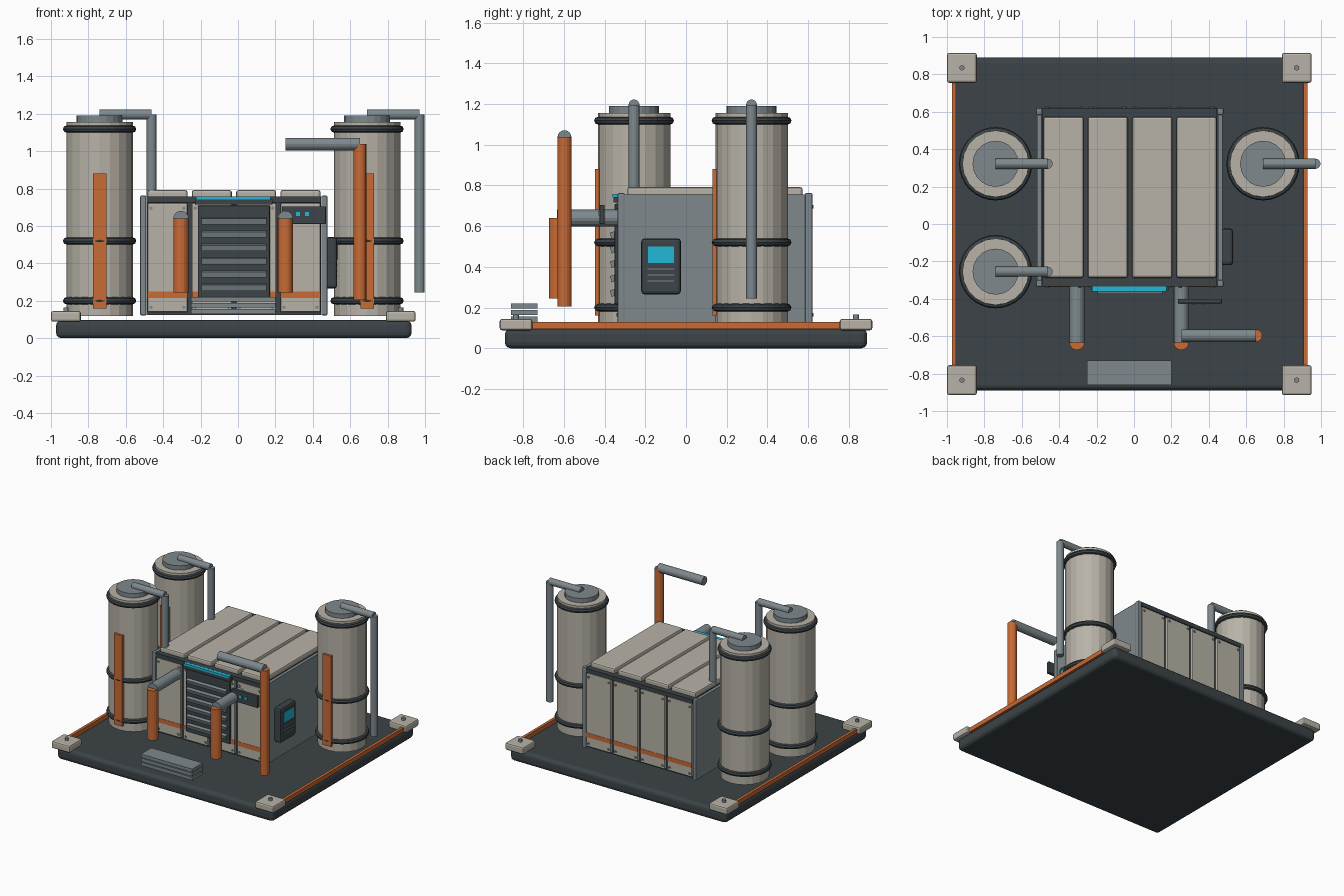
import bpy
from mathutils import Vector

if "Cube" in bpy.data.objects:
    bpy.data.objects.remove(bpy.data.objects["Cube"])


def mat(name, rgb):
    m = bpy.data.materials.new(name)
    m.diffuse_color = (*rgb, 1)
    m.use_nodes = True
    m.node_tree.nodes["Principled BSDF"].inputs["Base Color"].default_value = m.diffuse_color
    return m


DARK = mat("dark_metal", (0.045, 0.057, 0.063))
BEIGE = mat("beige_paint", (0.48, 0.45, 0.39))
GREY = mat("blue_grey_metal", (0.21, 0.25, 0.27))
ORANGE = mat("orange_paint", (0.58, 0.145, 0.035))
CYAN = mat("cyan_light", (0.015, 0.48, 0.68))


def finish(name, m):
    o = bpy.context.object
    o.name = name
    o.data.materials.append(m)
    return o


def box(name, m, x, y, z, bevel=0.0, seg=2):
    """Box from (min, max) ranges on each axis."""
    c = [(a + b) / 2 for a, b in (x, y, z)]
    bpy.ops.mesh.primitive_cube_add(size=1, location=c)
    o = finish(name, m)
    o.scale = [b - a for a, b in (x, y, z)]
    bpy.ops.object.transform_apply(location=False, rotation=False, scale=True)
    if bevel:
        mod = o.modifiers.new("bevel", 'BEVEL')
        mod.width = bevel
        mod.segments = seg
    return o


def rod(name, m, a, b, r, sides=20):
    """Cylinder between two points."""
    a, b = Vector(a), Vector(b)
    bpy.ops.mesh.primitive_cylinder_add(vertices=sides, radius=r, depth=(b - a).length,
                                        location=(a + b) / 2)
    o = finish(name, m)
    o.rotation_euler = (b - a).to_track_quat('Z', 'Y').to_euler()
    bpy.ops.object.shade_smooth_by_angle(angle=0.6) if sides > 20 else None
    return o


# Base skid with corner blocks, bolts and orange edge rails
box("base", DARK, (-0.973, 0.928), (-0.89, 0.89), (0.0, 0.097), 0.03, 3)
for x in (-0.92, 0.87):
    for y in (-0.835, 0.835):
        box("corner_block", BEIGE, (x - 0.08, x + 0.08), (y - 0.08, y + 0.08), (0.088, 0.145), 0.012)
        rod("corner_bolt", GREY, (x, y, 0.14), (x, y, 0.165), 0.014, 12)
for x in (-0.962, 0.917):
    box("edge_rail", ORANGE, (x - 0.011, x + 0.011), (-0.77, 0.77), (0.095, 0.13))


# Tanks with hoops, caps, orange stripe and outlet pipe
def tank(x, y, pipe_x):
    rod("tank", BEIGE, (x, y, 0.118), (x, y, 1.155), 0.178)
    rod("tank_cap", GREY, (x, y, 1.15), (x, y, 1.19), 0.123)
    for z in (0.2, 0.52, 1.118):
        bpy.ops.mesh.primitive_torus_add(major_segments=32, minor_segments=8, location=(x, y, z),
                                         major_radius=0.177, minor_radius=0.019)
        finish("tank_hoop", DARK)
    box("tank_stripe", ORANGE, (x - 0.036, x + 0.036), (y - 0.193, y - 0.168), (0.16, 0.88))
    rod("tank_pipe_top", GREY, (x, y, 1.195), (pipe_x, y, 1.195), 0.027, 16)
    rod("tank_pipe_drop", GREY, (pipe_x, y, 1.195), (pipe_x, y, 0.245), 0.027, 16)


tank(-0.74, 0.322, -0.462)
tank(-0.74, -0.255, -0.462)
tank(0.69, 0.322, 0.97)

# Central housing: dark core, grey side walls, corner posts
box("housing_core", DARK, (-0.49, 0.445), (-0.315, 0.598), (0.125, 0.755))
for x in (-0.507, 0.462):
    box("side_wall", GREY, (x - 0.012, x + 0.012), (-0.32, 0.6), (0.125, 0.755))
    for y in (-0.318, 0.602):
        box("corner_post", GREY, (x - 0.016, x + 0.016), (y - 0.018, y + 0.018), (0.122, 0.762), 0.006)

# Roof, front and back panels, four bays each, with bolts and orange bands
for cx in (-0.377, -0.14, 0.097, 0.334):
    w = (cx - 0.107, cx + 0.107)
    box("roof_panel", BEIGE, w, (-0.288, 0.573), (0.745, 0.792), 0.012)
    for s, y in ((-1, -0.32), (1, 0.606)):
        box("wall_panel", BEIGE, w, (y - 0.014, y + 0.014), (0.14, 0.722), 0.006)
        box("panel_band", ORANGE, w, (y - 0.016, y + 0.016), (0.215, 0.25))
        for bx in (cx - 0.088, cx + 0.088):
            for z in (0.165, 0.695):
                rod("panel_bolt", GREY, (bx, y, z), (bx, y + s * 0.021, z), 0.009, 8)
for y in (-0.322, 0.608):
    box("top_rail", DARK, (-0.49, 0.445), (y - 0.012, y + 0.012), (0.725, 0.758))

# Front louvre with slats and the lit canopy above it
box("louvre_frame", DARK, (-0.215, 0.172), (-0.352, -0.33), (0.215, 0.71), 0.008)
for i in range(6):
    z = 0.272 + i * 0.071
    slat = box("louvre_slat", GREY, (-0.195, 0.152), (-0.37, -0.345), (z - 0.016, z + 0.016))
    slat.rotation_euler.x = 0.3
box("canopy", DARK, (-0.23, 0.185), (-0.355, -0.32), (0.715, 0.742))
box("canopy_light", CYAN, (-0.225, 0.175), (-0.362, -0.335), (0.742, 0.758))

# Front control panel with indicator lights
box("control_panel", DARK, (0.235, 0.47), (-0.425, -0.4), (0.61, 0.705), 0.005)
for x in (0.32, 0.368):
    box("indicator", CYAN, (x - 0.011, x + 0.011), (-0.43, -0.42), (0.652, 0.674))

# Side console with screen and vents
box("console", DARK, (0.465, 0.53), (-0.22, -0.025), (0.265, 0.54), 0.016)
box("console_screen", CYAN, (0.52, 0.534), (-0.186, -0.058), (0.42, 0.5))
for z in (0.33, 0.36, 0.39):
    box("console_vent", GREY, (0.52, 0.533), (-0.188, -0.058), (z - 0.003, z + 0.003))

# Front pipes: grey runs with orange drops
for x in (-0.305, 0.253):
    rod("front_pipe", GREY, (x, -0.325, 0.64), (x, -0.633, 0.64), 0.041, 16)
    rod("front_pipe_drop", ORANGE, (x, -0.633, 0.64), (x, -0.633, 0.245), 0.041, 16)
rod("tall_pipe_top", GREY, (0.255, -0.597, 1.037), (0.652, -0.597, 1.037), 0.034, 16)
rod("tall_pipe", ORANGE, (0.652, -0.597, 1.037), (0.652, -0.597, 0.205), 0.034, 16)

# Stacked step at the front
for z in (0.13, 0.163, 0.195):
    box("step_slat", GREY, (-0.25, 0.2), (-0.86, -0.73), (z, z + 0.026))
